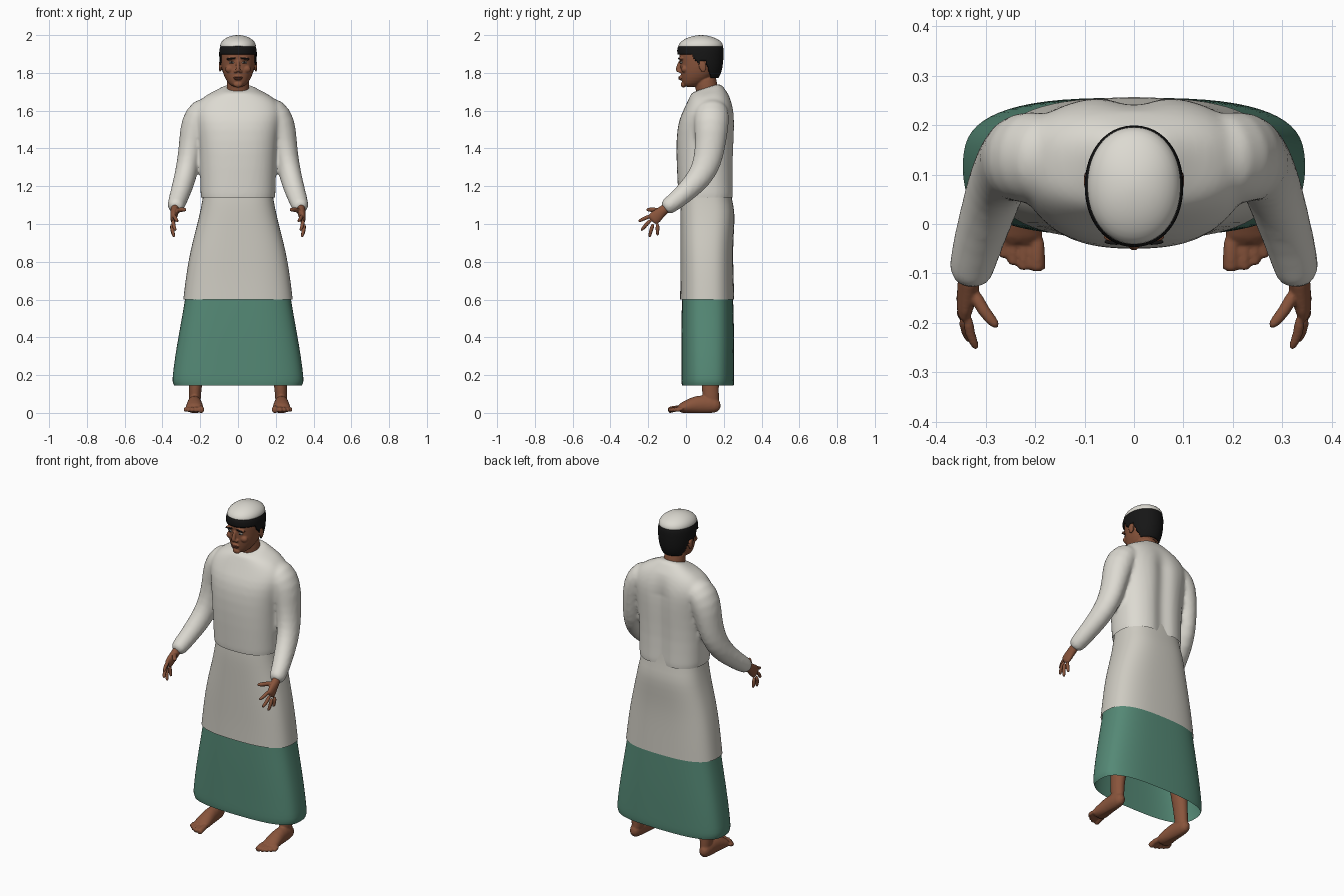
import bpy, bmesh, math
from mathutils import Vector, Matrix

if "Cube" in bpy.data.objects:
    bpy.data.objects.remove(bpy.data.objects["Cube"])


def material(name, rgb):
    m = bpy.data.materials.new(name)
    m.use_nodes = True
    m.diffuse_color = (*rgb, 1)
    bsdf = m.node_tree.nodes["Principled BSDF"]
    bsdf.inputs["Base Color"].default_value = (*rgb, 1)
    bsdf.inputs["Roughness"].default_value = 0.8
    return m


WHITE = material("off white cloth", (0.72, 0.70, 0.64))
CREAM = material("pale grey cloth", (0.62, 0.60, 0.54))
GREEN = material("green cloth", (0.09, 0.25, 0.18))
SKIN = material("brown skin", (0.25, 0.09, 0.045))
LIP = material("dark lips", (0.16, 0.05, 0.03))
HAIR = material("black hair", (0.008, 0.008, 0.008))
EYE = material("eye white", (0.5, 0.45, 0.4))


def bridge(bm, rings, cap):
    """Join rings of points with quads, optionally closing the ends."""
    loops = [[bm.verts.new(p) for p in r] for r in rings]
    faces = []
    for a, b in zip(loops, loops[1:]):
        n = len(a)
        for i in range(n):
            faces.append(bm.faces.new((a[i], a[(i + 1) % n], b[(i + 1) % n], b[i])))
    if cap:
        faces += [bm.faces.new(loops[0][::-1]), bm.faces.new(loops[-1])]
    bmesh.ops.recalc_face_normals(bm, faces=faces)


def loft(bm, rows, power=2.0, cap=False, segs=32):
    """Stack of horizontal rings: height, half width, front y, back y, tilt."""
    rings = []
    for z, rx, yf, yb, *tilt in rows:
        ring = []
        for i in range(segs):
            a = math.tau * i / segs
            c, s = math.cos(a), math.sin(a)
            x = rx * math.copysign(abs(c) ** (2 / power), c)
            v = math.copysign(abs(s) ** (2 / power), s)
            ring.append((x, (yf + yb) / 2 + v * (yb - yf) / 2, z + (tilt[0] * v if tilt else 0)))
        rings.append(ring)
    bridge(bm, rings, cap)


def tube(bm, path, side=1, segs=12):
    """Closed limb along points: x, y, z, half width, half depth."""
    pts = [Vector((p[0] * side, p[1], p[2])) for p in path]
    rings = []
    for i, p in enumerate(pts):
        t = (pts[min(i + 1, len(pts) - 1)] - pts[max(i - 1, 0)]).normalized()
        u = (Vector((1, 0, 0)) - t * t.x).normalized()
        v = t.cross(u)
        ru, rv = path[i][3], path[i][-1]
        rings.append([p + u * ru * math.cos(math.tau * k / segs) + v * rv * math.sin(math.tau * k / segs)
                      for k in range(segs)])
    bridge(bm, rings, True)


def ball(bm, loc, size, tilt=0.0, axis="Y"):
    m = Matrix.Translation(loc) @ Matrix.Rotation(tilt, 4, axis) @ Matrix.Diagonal((*size, 1))
    bmesh.ops.create_uvsphere(bm, u_segments=16, v_segments=10, radius=1, matrix=m)


def finish(name, bm, mat, subsurf=1, voxel=0, smooth=0, mirror=False, edit=None):
    """Turn a bmesh into a smooth object with its modifiers baked in."""
    mesh = bpy.data.meshes.new(name)
    bm.to_mesh(mesh)
    bm.free()
    ob = bpy.data.objects.new(name, mesh)
    bpy.context.collection.objects.link(ob)
    if subsurf:
        ob.modifiers.new("round", "SUBSURF").levels = subsurf
    if voxel:
        r = ob.modifiers.new("fuse", "REMESH")
        r.mode, r.voxel_size = "VOXEL", voxel
    if smooth:
        s = ob.modifiers.new("soften", "SMOOTH")
        s.factor, s.iterations = 0.5, smooth
    if mirror:
        ob.modifiers.new("mirror", "MIRROR").use_mirror_merge = False
    deps = bpy.context.evaluated_depsgraph_get()
    baked = bpy.data.meshes.new_from_object(ob.evaluated_get(deps))
    ob.modifiers.clear()
    ob.data = baked
    if edit:
        bm = bmesh.new()
        bm.from_mesh(baked)
        edit(bm)
        bm.to_mesh(baked)
        bm.free()
    baked.materials.clear()
    baked.materials.append(mat)
    baked.polygons.foreach_set("use_smooth", [True] * len(baked.polygons))
    return ob


# Shirt: torso and sleeves fused together, hem cut straight
def trim_shirt(bm):
    body = [f for f in bm.faces if abs(f.calc_center_median().x) < 0.235]
    geom = body + list({e for f in body for e in f.edges}) + list({v for f in body for v in f.verts})
    bmesh.ops.bisect_plane(bm, geom=geom, plane_co=(0, 0, 1.14), plane_no=(0, 0, 1))
    low = [f for f in bm.faces if abs(f.calc_center_median().x) < 0.235 and f.calc_center_median().z < 1.14]
    bmesh.ops.delete(bm, geom=low, context="FACES")
    for v in bm.verts:  # groove along the spine
        if v.co.y > 0.15 and v.co.z < 1.68:
            v.co.y -= 0.02 * math.exp(-(v.co.x / 0.05) ** 2) * min(1, (1.68 - v.co.z) * 8)


bm = bmesh.new()
loft(bm, [(1.08, .198, -.04, .255), (1.14, .198, -.04, .257), (1.3, .202, -.05, .252), (1.45, .21, -.053, .26),
          (1.55, .23, -.04, .262), (1.61, .235, -.01, .255), (1.66, .2, .01, .238, .005),
          (1.69, .155, .022, .215, .012), (1.71, .1, .025, .195, .02), (1.725, .08, .04, .18, .025)], 2.5, True)
for side in (1, -1):
    tube(bm, [(.12, .13, 1.61, .07, .08), (.19, .135, 1.595, .085, .095), (.225, .135, 1.53, .085, .095),
              (.245, .13, 1.43, .068, .083), (.262, .115, 1.33, .062, .078), (.28, .075, 1.245, .06, .068),
              (.303, 0, 1.17, .055, .055), (.325, -.07, 1.11, .049, .048), (.334, -.122, 1.075, .044, .044)], side, 16)
finish("shirt", bm, WHITE, 1, 0.01, 6, edit=trim_shirt)

bm = bmesh.new()
loft(bm, [(1.665, .086, .03, .195, .02), (1.7, .084, .033, .19, .022), (1.715, .077, .038, .183, .024),
          (1.71, .068, .045, .175, .024), (1.68, .066, .048, .172, .02)])
finish("shirt_collar", bm, WHITE)

# Long robe: pale upper part and green lower part, open underneath
bm = bmesh.new()
loft(bm, [(1.2, .18, -.02, .235), (1.13, .188, -.028, .243), (1.07, .2, -.03, .258), (1, .216, -.03, .257),
          (.9, .243, -.03, .25), (.8, .264, -.03, .25), (.7, .279, -.03, .253), (.6, .291, -.032, .256)], 2.7)
finish("robe_upper", bm, CREAM)
bm = bmesh.new()
loft(bm, [(.66, .274, -.02, .248), (.6, .281, -.022, .25), (.5, .299, -.024, .253), (.4, .317, -.025, .255),
          (.3, .334, -.025, .256), (.2, .347, -.025, .256), (.165, .349, -.025, .256), (.145, .34, -.022, .253)], 2.9)
finish("robe_lower", bm, GREEN)

# Hands: palm, four fingers and thumb
bm = bmesh.new()
tube(bm, [(.331, -.09, 1.095, .026, .028), (.335, -.13, 1.066, .023, .027), (.341, -.16, 1.038, .019, .038),
          (.344, -.185, 1.015, .014, .036)])
FINGERS = [((.336, -.185, 1.045), (.333, -.222, 1.028), (.316, -.256, 1.012)),
           ((.344, -.185, 1.023), (.342, -.217, .99), (.328, -.24, .962)),
           ((.349, -.172, 1.005), (.348, -.187, .963), (.336, -.194, .926)),
           ((.35, -.15, 1.003), (.35, -.151, .967), (.341, -.15, .936)),
           ((.328, -.13, 1.07), (.305, -.177, 1.076), (.272, -.212, 1.076))]
for n, joints in enumerate(FINGERS):
    wide = .013 if n == 4 else .0105
    tube(bm, [(*p, wide * k) for p, k in zip(joints, (1.2, 1, .85))], 1, 10)
finish("hands", bm, SKIN, 1, 0.004, 2, True)


# Legs, feet and toes
def flatten_sole(bm):
    for v in bm.verts:
        v.co.z = max(v.co.z, 0)


bm = bmesh.new()
tube(bm, [(.228, .14, .03, .03, .04), (.228, .13, .09, .034, .046), (.226, .128, .15, .035, .047),
          (.21, .13, .3, .05, .058), (.18, .12, .5, .06, .065), (.15, .11, .7, .07, .075)])
tube(bm, [(.232, .187, .032, .026, .03), (.232, .13, .045, .037, .05), (.23, .06, .046, .04, .052),
          (.23, 0, .031, .049, .036), (.231, -.045, .02, .05, .022)])
for x, y, r in ((.196, -.086, .0165), (.223, -.084, .012), (.244, -.074, .0115), (.262, -.06, .011), (.277, -.044, .0105)):
    tube(bm, [(x, -.02, .026, r), (x, y + .03, .024, r), (x, y, .015, r * 1.15), (x, y - .01, .014, r)], 1, 10)
finish("legs_and_feet", bm, SKIN, 1, 0.005, 3, True, flatten_sole)

# Head: skull, neck, nose, brow, cheeks, chin and ears
bm = bmesh.new()
loft(bm, [(1.724, .026, -.008, .05), (1.742, .05, -.02, .09), (1.775, .071, -.026, .14), (1.81, .083, -.03, .165),
          (1.85, .09, -.029, .182), (1.9, .092, -.037, .188), (1.94, .087, -.034, .185), (1.97, .062, -.005, .155)],
     2.2, True)
tube(bm, [(0, .125, 1.64, .07, .065), (0, .115, 1.69, .062, .06), (0, .105, 1.74, .06, .06), (0, .1, 1.79, .06, .06)], 1, 16)
tube(bm, [(0, -.026, 1.868, .009, .01), (0, -.037, 1.84, .0095, .012), (0, -.044, 1.815, .014, .014),
          (0, -.036, 1.803, .014, .01)], 1, 12)
ball(bm, (0, -.014, 1.738), (.024, .014, .016))
ball(bm, (0, -.03, 1.773), (.026, .009, .012))
for s in (1, -1):
    ball(bm, (.014 * s, -.033, 1.808), (.008, .011, .008))
    ball(bm, (.034 * s, -.025, 1.876), (.03, .014, .009), .12 * s)
    ball(bm, (.045 * s, -.008, 1.82), (.024, .018, .02))
    ball(bm, (.095 * s, .088, 1.835), (.007, .02, .032), .2, "X")
finish("head", bm, SKIN, 1, 0.004, 2)

# Facial details
bm = bmesh.new()
for s in (1, -1):
    ball(bm, (.034 * s, -.024, 1.855), (.015, .008, .006))
finish("eyes", bm, EYE, 0)
bm = bmesh.new()
for s in (1, -1):
    ball(bm, (.034 * s, -.03, 1.855), (.0055, .0035, .0055))
finish("irises", bm, HAIR, 0)
bm = bmesh.new()
for s in (1, -1):
    ball(bm, (.036 * s, -.036, 1.876), (.024, .006, .0045), .12 * s)
finish("eyebrows", bm, HAIR, 0)
bm = bmesh.new()
ball(bm, (0, -.035, 1.777), (.024, .006, .004))
ball(bm, (0, -.034, 1.769), (.02, .007, .005))
finish("lips", bm, LIP, 0)


# Hair: shell trimmed along a hairline that drops behind the ears
def trim_hair(bm):
    def hairline(y):
        if y < .03:
            return 1.893
        if y < .075:
            return 1.893 - (y - .03) * 1.3
        return 1.86 if y < .105 else max(1.77, 1.86 - (y - .105) * 3)
    cut = [f for f in bm.faces if f.calc_center_median().z < hairline(f.calc_center_median().y)]
    bmesh.ops.delete(bm, geom=cut, context="FACES")


bm = bmesh.new()
loft(bm, [(1.75, .066, 0, .158), (1.78, .08, -.02, .178), (1.81, .09, -.03, .19), (1.85, .098, -.04, .197),
          (1.9, .101, -.047, .2), (1.93, .099, -.048, .2), (1.948, .09, -.04, .192), (1.955, .06, 0, .16)], 2.1)
hair = finish("hair", bm, HAIR, 2, edit=trim_hair)
shell = hair.modifiers.new("thickness", "SOLIDIFY")
shell.thickness, shell.offset = 0.008, -1

# Round cap
bm = bmesh.new()
loft(bm, [(1.935, .09, -.038, .192), (1.937, .096, -.043, .198), (1.955, .094, -.038, .195), (1.974, .081, -.018, .179),
          (1.99, .056, .016, .143), (1.998, .028, .05, .11), (2.0, .006, .073, .086)], 2.1, True)
finish("cap", bm, WHITE)
